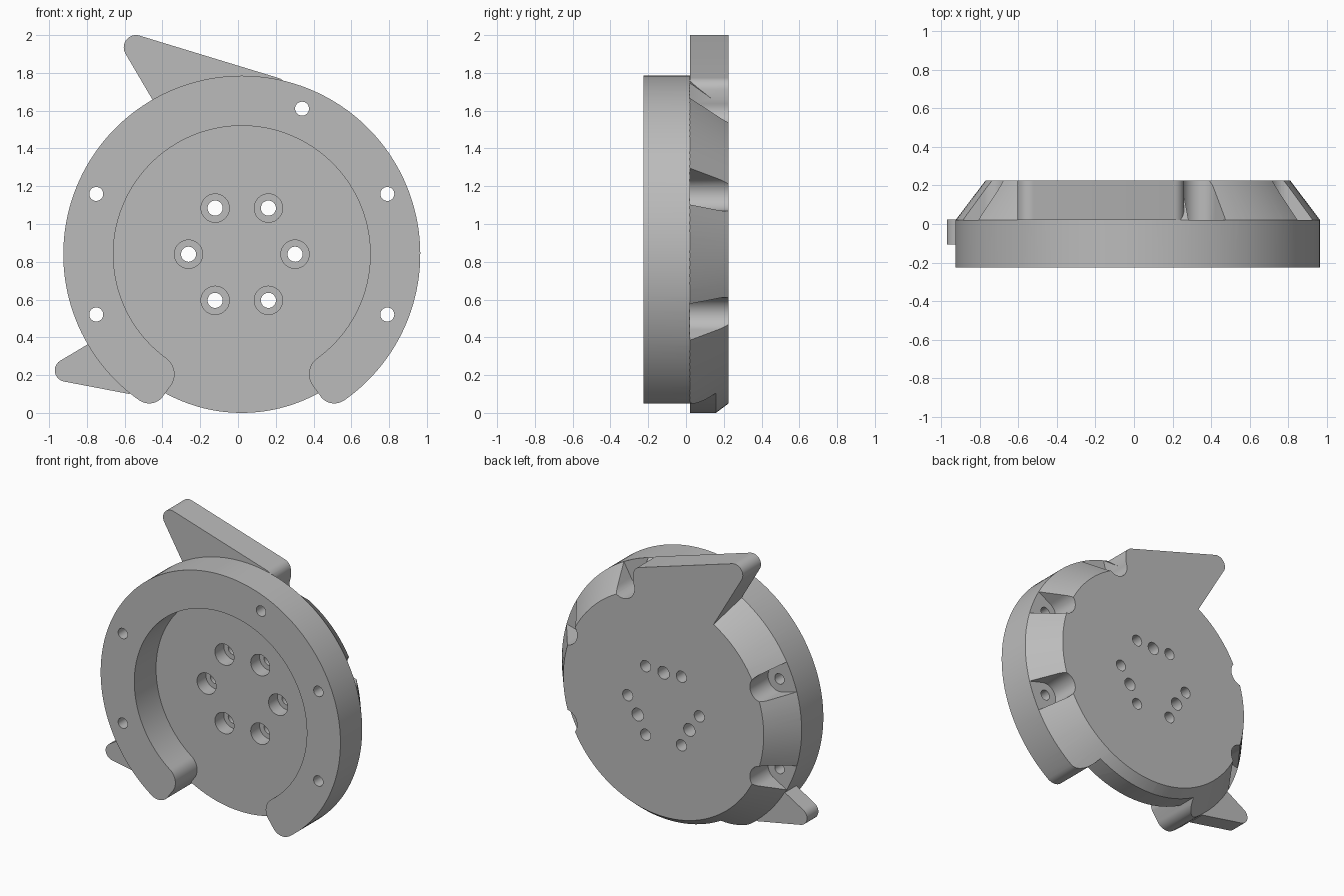
import bpy, bmesh
from math import cos, sin, radians
from mathutils import Vector
from mathutils.geometry import convex_hull_2d

if "Cube" in bpy.data.objects:
    bpy.data.objects.remove(bpy.data.objects["Cube"])

CENTRE = Vector((0.02, 0.84))   # axis of the round body in x, z
FRONT, MID, BACK = -0.225, 0.02, 0.225

grey = bpy.data.materials.new("plain_grey")
grey.use_nodes = True
grey.diffuse_color = (0.5, 0.5, 0.5, 1)
grey.node_tree.nodes["Principled BSDF"].inputs["Base Color"].default_value = (0.5, 0.5, 0.5, 1)


def polar(r, deg):
    return Vector((r * cos(radians(deg)), r * sin(radians(deg))))


def arc(c, r, a0, a1, n):
    return [Vector(c) + polar(r, a0 + (a1 - a0) * i / n) for i in range(n + 1)]


def circle(c, r, n=40):
    return arc(c, r, 0, 360, n)[:-1]


def hull(points):
    return [points[i] for i in convex_hull_2d(points)]


def solid(name, loop, y0, y1, taper=1.0):
    """Extrude an x-z outline from y0 to y1, scaling the far end about the axis."""
    bm = bmesh.new()
    near = [bm.verts.new((p.x, y0, p.y)) for p in loop]
    far = []
    for p in loop:
        q = CENTRE + (p - CENTRE) * taper
        far.append(bm.verts.new((q.x, y1, q.y)))
    bm.faces.new(near)
    bm.faces.new(far[::-1])
    for i in range(len(loop)):
        j = (i + 1) % len(loop)
        bm.faces.new((near[j], near[i], far[i], far[j]))
    bmesh.ops.recalc_face_normals(bm, faces=bm.faces)
    mesh = bpy.data.meshes.new(name)
    bm.to_mesh(mesh)
    bm.free()
    mesh.materials.append(grey)
    ob = bpy.data.objects.new(name, mesh)
    bpy.context.collection.objects.link(ob)
    return ob


def combine(target, tool, operation):
    mod = target.modifiers.new("cut", 'BOOLEAN')
    mod.operation, mod.solver, mod.object = operation, 'EXACT', tool
    bpy.context.view_layer.objects.active = target
    bpy.ops.object.modifier_apply(modifier=mod.name)
    bpy.data.objects.remove(tool)


# Open ring with rounded arm ends
outline = arc((0, 0), 0.945, -55, 235, 120)
outline += arc((-0.49, -0.70), 0.09, 235, 330, 12)[1:]
outline += arc((-0.46, -0.635), 0.104, 330, 414, 12)
outline += arc((0, 0), 0.68, 234, -54, 100)[1:]
outline += arc((0.46, -0.635), 0.104, 126, 210, 12)[1:]
outline += arc((0.49, -0.70), 0.09, 210, 305, 12)[:-1]
body = solid("housing_body", [p + CENTRE for p in outline], FRONT, BACK)

# Back plate, then the conical taper around the back
combine(body, solid("back_plate", circle(CENTRE, 0.84, 128), MID, BACK), 'UNION')
slope = (0.945 - 0.79) / (BACK - MID)
r0, r1 = 0.945 + slope * (MID + 0.3), 0.945 - slope * (0.3 - MID)
combine(body, solid("taper", circle(CENTRE, r0, 128), -0.3, 0.3, r1 / r0), 'INTERSECT')

# Top fin and lower side tab
fin = circle((-0.54, 1.935), 0.065) + circle((0.195, 1.712), 0.064)
fin += [Vector((-0.36, 1.5)), Vector((0.26, 1.56))]
combine(body, solid("top_fin", hull(fin), MID, BACK), 'UNION')
tab = circle((-0.91, 0.225), 0.06) + [Vector((-0.7, 0.42)), Vector((-0.52, 0.14)), Vector((-0.575, 0.1))]
combine(body, solid("side_tab", hull(tab), -0.105, 0.023), 'UNION')

# Rim screw holes, each with a flared pocket open to the outside
for a in (-22.5, 22.5, 67.5, 157.5, 202.5):
    c = CENTRE + polar(0.834, a)
    side = polar(1, a + 90)
    pocket = circle(c, 0.09)
    for r, w in ((0.945, 0.1), (1.1, 0.125)):
        pocket += [CENTRE + polar(r, a) + side * w * s for s in (-1, 1)]
    combine(body, solid("pocket", hull(pocket), MID, 0.4), 'DIFFERENCE')
    combine(body, solid("rim_hole", circle(c, 0.037, 32), -0.4, 0.1), 'DIFFERENCE')

# Counterbored hub holes
for i in range(6):
    c = CENTRE + polar(0.282, 60 * i)
    combine(body, solid("counterbore", circle(c, 0.075), -0.1, 0.12), 'DIFFERENCE')
    combine(body, solid("hub_hole", circle(c, 0.04, 32), 0, 0.4), 'DIFFERENCE')

# Blind holes in the back
for a in (90, 210, 330):
    c = CENTRE + polar(0.235, a)
    combine(body, solid("blind_hole", circle(c, 0.045, 32), 0.1, 0.4), 'DIFFERENCE')

bpy.ops.object.select_all(action='DESELECT')
body.select_set(True)
bpy.context.view_layer.objects.active = body
bpy.ops.object.shade_smooth_by_angle(angle=radians(25))
